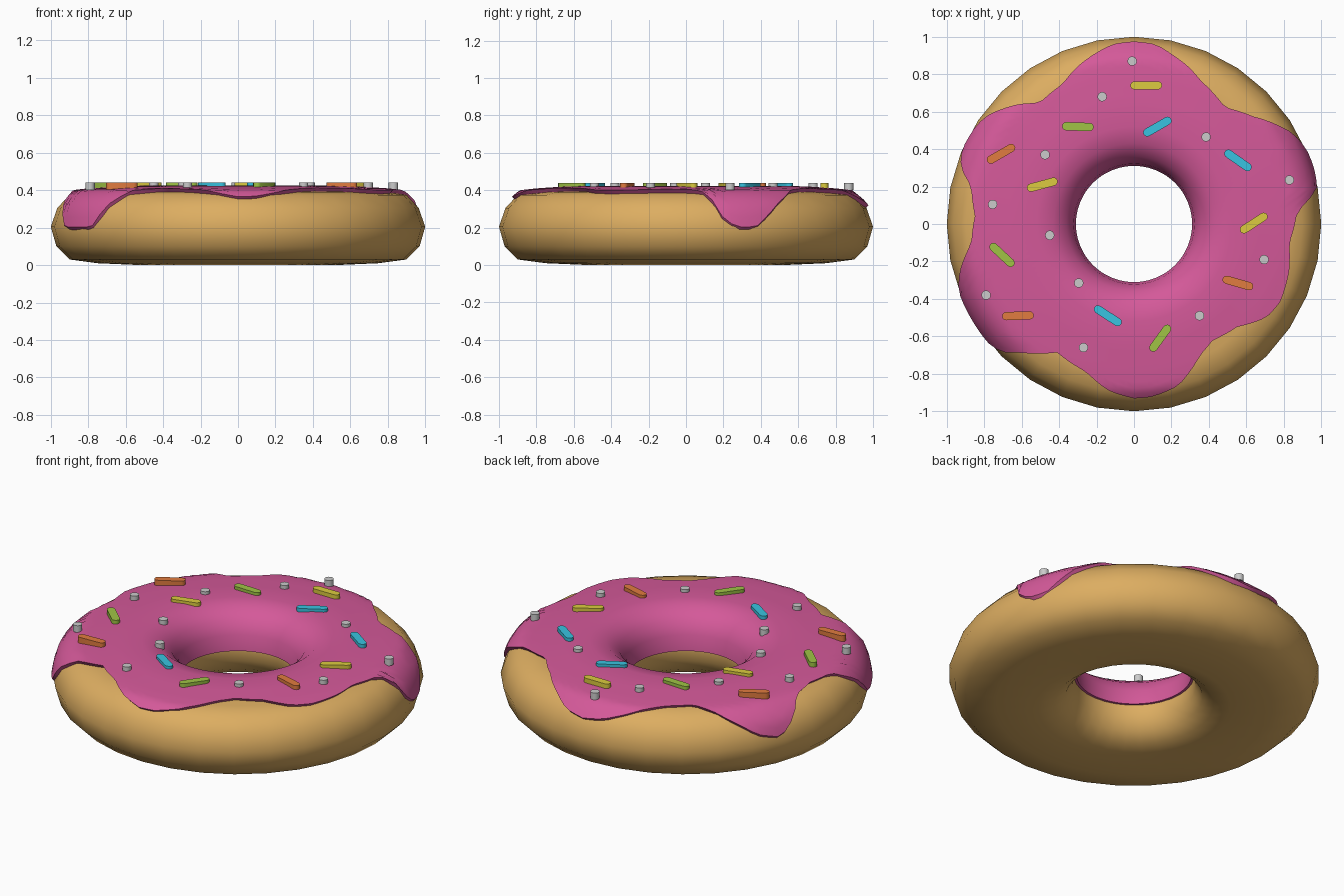
import bpy, bmesh
from math import sin, cos, pi, radians, hypot

if "Cube" in bpy.data.objects:
    bpy.data.objects.remove(bpy.data.objects["Cube"])


def paint(ob, name, rgb):
    mat = bpy.data.materials.get(name) or bpy.data.materials.new(name)
    mat.diffuse_color = (*rgb, 1)
    mat.use_nodes = True
    mat.node_tree.nodes["Principled BSDF"].inputs["Base Color"].default_value = mat.diffuse_color
    ob.data.materials.append(mat)


def finish(name, bm, angle):
    bmesh.ops.recalc_face_normals(bm, faces=bm.faces)
    me = bpy.data.meshes.new(name)
    bm.to_mesh(me)
    bm.free()
    ob = bpy.data.objects.new(name, me)
    bpy.context.collection.objects.link(ob)
    bpy.ops.object.select_all(action='DESELECT')
    ob.select_set(True)
    bpy.context.view_layer.objects.active = ob
    bpy.ops.object.shade_smooth_by_angle(angle=radians(angle))
    return ob


def revolve(name, sections, closed):
    """Skin a ring of (r, z) sections, one per angle."""
    bm = bmesh.new()
    n, m = len(sections), len(sections[0])
    rows = [[bm.verts.new((r * cos(2 * pi * i / n), r * sin(2 * pi * i / n), z))
             for r, z in sec] for i, sec in enumerate(sections)]
    for i in range(n):
        a, b = rows[i], rows[(i + 1) % n]
        for j in range(m if closed else m - 1):
            k = (j + 1) % m
            bm.faces.new((a[j], b[j], b[k], a[k]))
    return finish(name, bm, 50)


def lerp(table, x):
    for (x0, *a), (x1, *b) in zip(table, table[1:]):
        if x <= x1:
            t = (x - x0) / (x1 - x0)
            return [p + (q - p) * t for p, q in zip(a, b)]
    return table[-1][1:]


# Dough ring
dough = [(.325, .2), (.34, .28), (.375, .345), (.44, .39), (.53, .405), (.65, .40),
         (.8, .39), (.9, .375), (.965, .305), (1, .205), (.97, .1), (.9, .03),
         (.75, .01), (.52, 0), (.43, .02), (.37, .065), (.335, .13)]
paint(revolve("dough_ring", [dough] * 32, True), "dough", (.72, .42, .12))

# Icing: fixed inner profile, outer profile cut at a length that varies by angle
inner = [(.335, .2), (.31, .2), (.322, .29), (.36, .36), (.43, .412), (.52, .424)]
outer = [(.65, .42), (.8, .41), (.89, .40), (.968, .335), (.992, .28), (1.007, .2)]
path, s = [], .65
for i, p in enumerate(outer):
    if i:
        s += hypot(p[0] - outer[i - 1][0], p[1] - outer[i - 1][1])
    path.append((s, *p))
reach = [(3, .87), (7, .92), (12, 1.1), (17, 1.13), (22, 1.13), (31, .99), (41, .865), (52, .79),
         (65, .845), (76, .93), (83, .99), (90, 1.01), (97, .99), (104, .94),
         (117, .84), (128, .82), (139, .95), (148, 1.06), (156, 1.1), (161, 1.02),
         (167, .893), (177, .851), (187, .876), (196, 1.0), (203, 1.13), (219, 1.13),
         (224, 1.02), (229, .914), (239, .80), (252, .83), (262, .908), (270, .945),
         (276, .94), (285, .90), (297, .783), (304, .75), (315, .778), (325, .868),
         (332, .886), (343, .867), (353, .836), (363, .87)]
sections = []
for i in range(128):
    a = 360 * i / 128
    e = lerp(reach, a if a >= 3 else a + 360)[0]
    sec = inner + [tuple(lerp(path, .65 + (e - .65) * k / 9)) for k in range(10)]
    r, z = sec[-1]
    sections.append(sec + [(r - .02, z - .02)])
paint(revolve("icing", sections, False), "icing", (.66, .1, .32))


# Sprinkles: upright prisms with rounded ends (zero length gives a round bead)
def sprinkle(name, x, y, deg, length, rad, colour=None):
    bm = bmesh.new()
    t, pts = radians(deg), []
    for end in (1, -1):
        for k in range(7):
            q = -pi / 2 + pi * (k + (.5 if not length else 0)) / (7 if not length else 6)
            u, v = end * (length / 2 + rad * cos(q)), end * rad * sin(q)
            pts.append((x + u * cos(t) - v * sin(t), y + u * sin(t) + v * cos(t), .40))
    base = bm.faces.new([bm.verts.new(p) for p in pts])
    top = bmesh.ops.extrude_face_region(bm, geom=[base], use_keep_orig=True)["geom"]
    for v in top:
        if isinstance(v, bmesh.types.BMVert):
            v.co.z = .44
    ob = finish(name, bm, 35)
    if colour:
        paint(ob, colour, COLOURS[colour])


COLOURS = {"yellow": (.72, .6, .05), "green": (.35, .55, .06),
           "blue": (.04, .55, .75), "red": (.75, .2, .05)}
bars = {"yellow": [(.065, .74, 0), (-.49, .21, 15), (.64, .005, 33)],
        "green": [(-.3, .52, -2), (-.705, -.165, -43), (.14, -.61, 54)],
        "blue": [(.125, .52, 30), (.555, .34, -35), (-.14, -.49, -33)],
        "red": [(-.71, .375, 30), (.555, -.315, -16), (-.62, -.49, 2)]}
for colour, spots in bars.items():
    for i, (x, y, deg) in enumerate(spots):
        sprinkle(f"{colour}_sprinkle_{i}", x, y, deg, .125, .022, colour)

beads = [(-.01, .87), (-.17, .68), (.385, .465), (-.475, .37), (.83, .235), (-.755, .105),
         (-.45, -.06), (.695, -.19), (-.79, -.38), (-.295, -.315), (.35, -.49), (-.27, -.66)]
for i, (x, y) in enumerate(beads):
    sprinkle(f"bead_{i}", x, y, 0, 0, .025)
